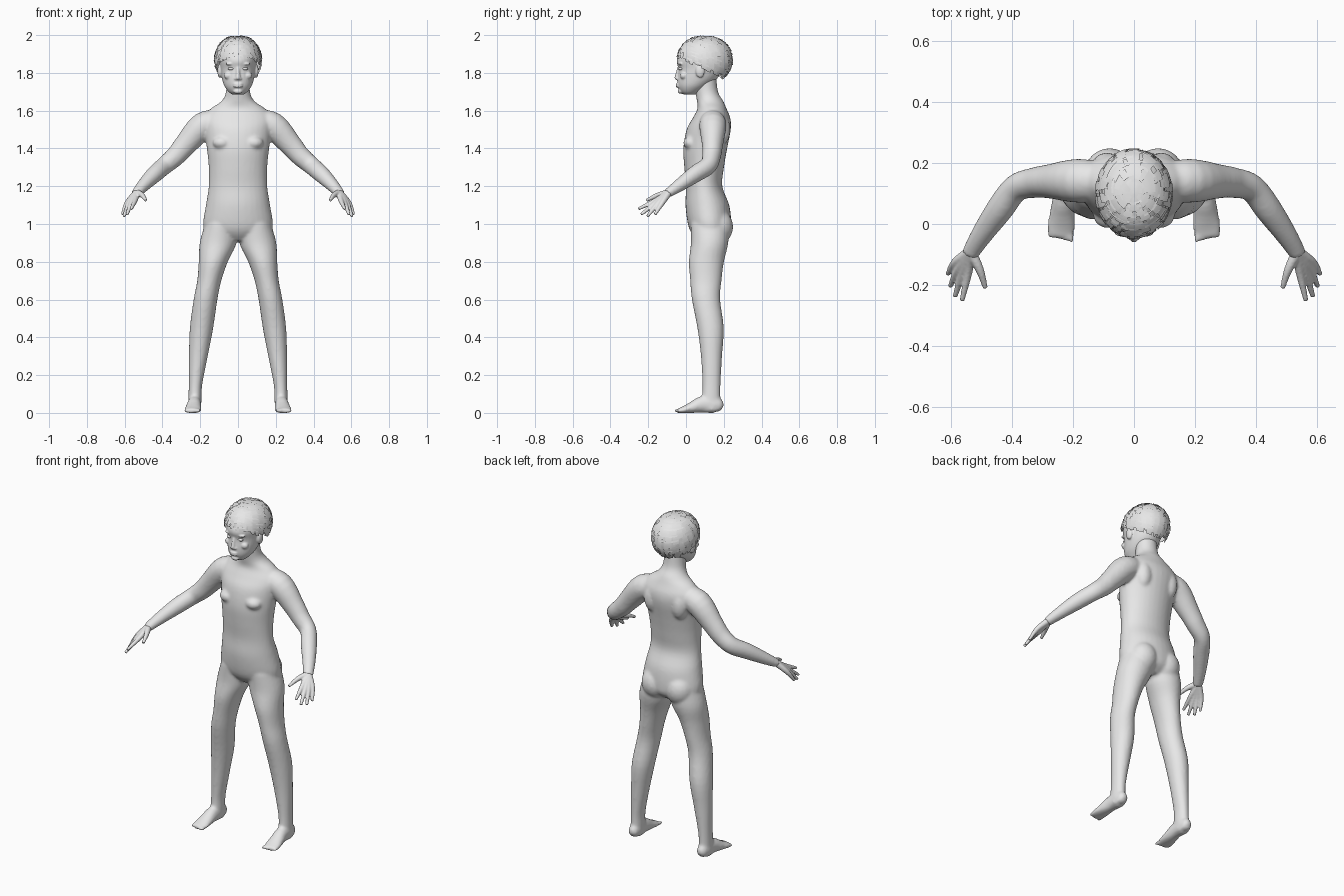
import bpy
import bmesh
import math
import random
from mathutils import Vector, Matrix

random.seed(4)
if "Cube" in bpy.data.objects:
    bpy.data.objects.remove(bpy.data.objects["Cube"], do_unlink=True)

grey = bpy.data.materials.new("plain grey")
grey.use_nodes = True
grey.diffuse_color = (0.8, 0.8, 0.8, 1)
grey.node_tree.nodes["Principled BSDF"].inputs["Base Color"].default_value = grey.diffuse_color


def spline(rings, steps=4):
    """Smoothly interpolate a list of (x, y, z, width radius, depth radius)."""
    rows = [Vector(r) for r in rings]
    rows = [rows[0] * 2 - rows[1]] + rows + [rows[-1] * 2 - rows[-2]]
    result = []
    for a, b, c, d in zip(rows, rows[1:], rows[2:], rows[3:]):
        for i in range(steps):
            t = i / steps
            result.append(b + (c - a) * (t / 2)
                          + (a * 2 - b * 5 + c * 4 - d) * (t * t / 2)
                          + (b * 3 - a - c * 3 + d) * (t ** 3 / 2))
    return result + [rows[-2]]


def tube(bm, rings, side=1, level=False, sides=24):
    """Loft ellipses along a path, either level or square to the path."""
    rows = spline(rings)
    loops = []
    for i, row in enumerate(rows):
        u, v = Vector((1, 0, 0)), Vector((0, 1, 0))
        if not level:
            along = rows[min(i + 1, len(rows) - 1)].to_3d() - rows[max(i - 1, 0)].to_3d()
            u = along.cross(Vector((0, 0, 1))).normalized()
            v = u.cross(along).normalized()
        loop = []
        for k in range(sides):
            angle = math.tau * k / sides
            p = row.to_3d() + u * row[3] * math.cos(angle) + v * row[4] * math.sin(angle)
            loop.append(bm.verts.new((p.x * side, p.y, max(p.z, 0))))
        loops.append(loop)
    for low, high in zip(loops, loops[1:]):
        for k in range(sides):
            n = (k + 1) % sides
            bm.faces.new((low[k], low[n], high[n], high[k]))
    bm.faces.new(loops[0][::-1])
    bm.faces.new(loops[-1])


def blob(bm, centre, radii):
    matrix = Matrix.Translation(centre) @ Matrix.Diagonal((*radii, 1))
    bmesh.ops.create_uvsphere(bm, u_segments=20, v_segments=12, radius=1, matrix=matrix)


def pair(bm, centre, radii):
    for side in (1, -1):
        blob(bm, (centre[0] * side, *centre[1:]), radii)


def finish(name, bm, voxel=0, smoothing=0):
    """Turn a bmesh into an object; a voxel size fuses its parts to one skin."""
    if voxel:
        bmesh.ops.recalc_face_normals(bm, faces=bm.faces)
    for face in bm.faces:
        face.smooth = True
    mesh = bpy.data.meshes.new(name)
    bm.to_mesh(mesh)
    bm.free()
    mesh.materials.append(grey)
    obj = bpy.data.objects.new(name, mesh)
    bpy.context.scene.collection.objects.link(obj)
    if voxel:
        fuse = obj.modifiers.new("fuse", 'REMESH')
        fuse.mode = 'VOXEL'
        fuse.voxel_size = voxel
        fuse.use_smooth_shade = True
        soften = obj.modifiers.new("soften", 'SMOOTH')
        soften.factor = 0.5
        soften.iterations = smoothing
    return obj


# Body: trunk and neck
body = bmesh.new()
tube(body, [(0, .125, .91, .07, .06), (0, .13, .95, .165, .1), (0, .125, 1, .185, .115),
            (0, .113, 1.1, .17, .116), (0, .096, 1.2, .155, .096), (0, .096, 1.3, .155, .105),
            (0, .102, 1.4, .165, .116), (0, .12, 1.5, .178, .117), (0, .135, 1.56, .185, .1),
            (0, .138, 1.61, .145, .077), (0, .128, 1.65, .088, .07), (0, .11, 1.7, .064, .06),
            (0, .1, 1.8, .06, .058)], level=True, sides=32)
pair(body, (.08, .162, .985), (.085, .088, .095))
pair(body, (.085, .03, 1.43), (.05, .045, .035))
pair(body, (.09, .185, 1.5), (.05, .05, .085))

for side in (1, -1):
    # Arms
    tube(body, [(.09, .14, 1.545, .06, .06), (.185, .142, 1.52, .072, .072),
                (.278, .14, 1.42, .056, .06), (.33, .135, 1.36, .05, .053),
                (.388, .118, 1.31, .045, .048), (.44, .05, 1.265, .045, .045),
                (.5, -.035, 1.205, .036, .034), (.54, -.1, 1.16, .028, .024)], side)
    # Legs
    tube(body, [(.09, .125, 1, .085, .1), (.105, .125, .9, .098, .099),
                (.131, .108, .8, .077, .093), (.152, .105, .7, .064, .083),
                (.172, .106, .6, .063, .075), (.193, .13, .45, .062, .07),
                (.21, .135, .3, .05, .056), (.225, .135, .15, .036, .048),
                (.228, .133, .07, .035, .05), (.23, .135, .01, .034, .054)], side, level=True)
    # Feet
    tube(body, [(.228, .185, .02, .022, .02), (.229, .16, .04, .034, .045),
                (.231, .09, .045, .036, .045), (.236, .03, .028, .042, .03),
                (.24, -.015, .016, .046, .018), (.24, -.045, .01, .042, .012)], side)
    for i in range(5):
        blob(body, ((.205 + i * .0175) * side, -.044 + i * .005, .012), (.01, .02, .011))
finish("body", body, .0085, 6)

# Hands: each finger runs from the wrist through its knuckle
wrist = (.537, -.09, 1.167, .019, .019)
fingers = {
    "index": ((.545, -.16, 1.125), (.565, -.252, 1.08)),
    "middle": ((.563, -.157, 1.115), (.588, -.238, 1.05)),
    "ring": ((.577, -.147, 1.11), (.604, -.205, 1.04)),
    "little": ((.588, -.127, 1.11), (.612, -.165, 1.05)),
    "thumb": ((.507, -.15, 1.152), (.488, -.21, 1.125)),
}
for side, label in ((1, "left"), (-1, "right")):
    hand = bmesh.new()
    for knuckle, tip in fingers.values():
        tube(hand, [wrist, (*knuckle, .014, .014), (*tip, .008, .008)], side, sides=12)
    finish(label + "_hand", hand, .0045, 2)

# Head: skull, then facial features
head = bmesh.new()
profile = [(1.685, -.012, .05, .03), (1.7, -.03, .075, .05), (1.73, -.043, .12, .072),
           (1.77, -.045, .165, .085), (1.82, -.04, .19, .093), (1.865, -.049, .205, .098),
           (1.91, -.03, .205, .098), (1.95, .005, .185, .08), (1.975, .05, .14, .045)]
tube(head, [(0, (front + back) / 2, z, width, (back - front) / 2)
            for z, front, back, width in profile], level=True, sides=36)
tube(head, [(0, -.035, 1.835, .009, .008), (0, -.043, 1.8, .01, .011),
            (0, -.046, 1.772, .014, .015), (0, -.04, 1.762, .012, .01)], level=True, sides=16)
pair(head, (.012, -.042, 1.769), (.009, .011, .008))
for height in (1.74, 1.728):
    blob(head, (0, -.041, height), (.025, .013, .006))
blob(head, (0, -.028, 1.702), (.025, .016, .013))
pair(head, (.038, -.028, 1.848), (.028, .014, .008))
pair(head, (.05, -.012, 1.785), (.025, .02, .02))
pair(head, (.096, .075, 1.81), (.013, .024, .036))
finish("head", head, .0045, 3)

# Eyes
eyes = bmesh.new()
pair(eyes, (.037, -.028, 1.822), (.016, .012, .008))
finish("eyes", eyes)


# Hair: a cap under a woven layer of short curved locks
def hair_point(azimuth, t, lift):
    polar = t * math.radians(84 + 28 * (1 - math.cos(azimuth)))
    reach = math.sin(polar) ** .85 * lift
    return (.128 * reach * math.sin(azimuth), .1 - .15 * reach * math.cos(azimuth),
            1.87 + .13 * lift * math.cos(polar))


def lock(bm, a0, a1, t0, t1, lift0, lift1, columns, rows):
    grid = []
    for j in range(rows + 1):
        f = j / rows
        t = t0 + (t1 - t0) * f
        lift = lift0 + (lift1 - lift0) * f
        grid.append([bm.verts.new(hair_point(a0 + (a1 - a0) * i / columns, t, lift))
                     for i in range(columns + 1)])
    for upper, lower in zip(grid, grid[1:]):
        for i in range(columns):
            bm.faces.new((upper[i], lower[i], lower[i + 1], upper[i + 1]))


cap = bmesh.new()
lock(cap, 0, math.tau, .002, .98, .95, .95, 40, 16)
bmesh.ops.remove_doubles(cap, verts=cap.verts, dist=.0005)
finish("hair_cap", cap)

locks = bmesh.new()
for row in range(8):
    t = .04 + row * .115
    count = 6 + row * 3
    for i in range(count):
        azimuth = math.tau * (i + (row % 2) / 2) / count + random.uniform(-.05, .05)
        half = math.pi / count * random.uniform(.55, .85)
        end = min(t + random.uniform(.14, .24), 1.03)
        lock(locks, azimuth - half, azimuth + half, t, end,
             random.uniform(.96, .975), random.uniform(.98, 1.01), 2, 4)
        # Narrow strand crossing sideways
        middle = t + random.uniform(.03, .1)
        lock(locks, azimuth, azimuth + half * 3, middle, middle + .03,
             .985, random.uniform(.985, 1), 4, 1)
finish("hair_locks", locks)
